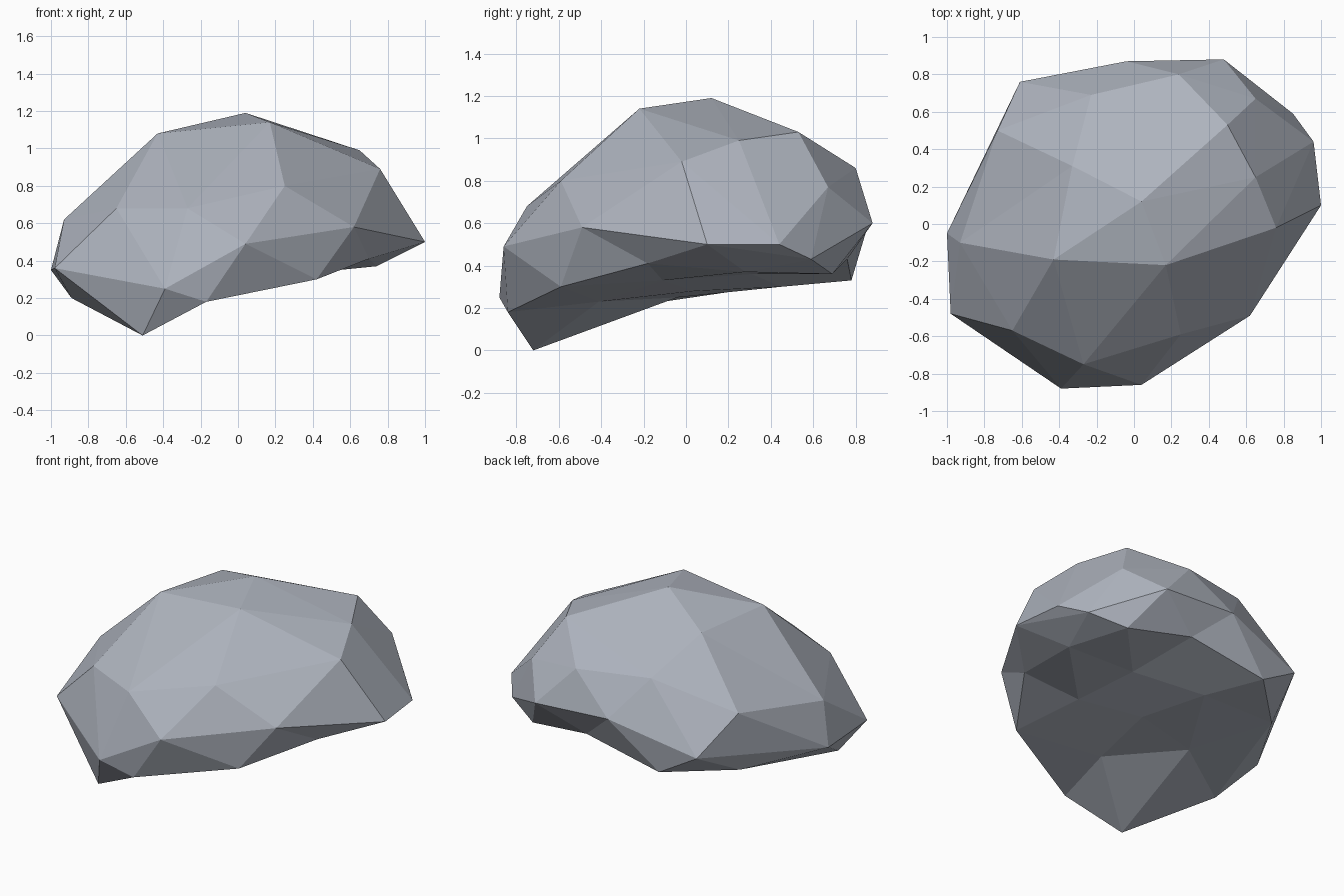
import bpy
import bmesh

default_cube = bpy.data.objects.get("Cube")
if default_cube:
    bpy.data.objects.remove(default_cube, do_unlink=True)

# Stone colour
stone = bpy.data.materials.new("blue_grey_stone")
stone.use_nodes = True
stone_colour = (.42, .45, .51, 1)
stone.diffuse_color = stone_colour
shader = next(n for n in stone.node_tree.nodes if n.type == 'BSDF_PRINCIPLED')
shader.inputs["Base Color"].default_value = stone_colour

mesh = bpy.data.meshes.new("boulder")
boulder = bpy.data.objects.new("boulder", mesh)
bpy.context.collection.objects.link(boulder)
mesh.materials.append(stone)
bm = bmesh.new()


def ring(*points):
    """Corner points of one contour, counter-clockwise from the front right."""
    return [bm.verts.new(point) for point in points]


def triangle(*corners):
    bm.faces.new(corners)


# Contours of the boulder from the peak down to the underside
peak, = ring((.04, .12, 1.19))
crown = ring((-.43, -.19, 1.08), (.17, -.22, 1.14), (.65, .25, .99),
             (.5, .53, 1.03), (-.33, .31, 1.06))
shoulder = ring((-.65, -.57, .68), (-.27, -.75, .68), (.25, -.59, .8),
                (.76, -.02, .89), (.96, .44, .5), (.65, .67, .77),
                (.24, .8, .86), (-.23, .69, .88), (-.73, .5, .71),
                (-.93, -.1, .62))
waist = ring((-.39, -.88, .25), (.04, -.86, .49), (.62, -.49, .58),
             (1, .1, .5), (.85, .59, .43), (.48, .88, .6),
             (-.04, .87, .63), (-.61, .76, .48), (-1, -.05, .35),
             (-.98, -.48, .36))
skirt = ring((-.17, -.84, .18), (.42, -.59, .3), (.7, -.18, .41),
             (.74, .28, .37), (.63, .69, .36), (.19, .76, .43),
             (-.35, .78, .33), (-.7, .44, .31), (-.89, -.31, .2),
             (-.51, -.72, 0))
hollow = ring((-.09, -.41, .23), (.34, -.11, .33), (.27, .31, .36),
              (-.17, .45, .3), (-.46, -.04, .25))
base, = ring((-.03, .04, .28))


def cap(pole, inner, outer):
    """Facets from a pole over a ring of five to a ring of ten."""
    for i, near in enumerate(inner):
        following = inner[(i + 1) % len(inner)]
        corner, middle, before = outer[2 * i], outer[2 * i + 1], outer[2 * i - 1]
        triangle(pole, near, following)
        triangle(near, middle, following)
        triangle(near, corner, middle)
        triangle(near, before, corner)


cap(peak, crown, shoulder)
cap(base, hollow, skirt)

# Zigzag side facets between the shoulder and the skirt
count = len(waist)
for i in range(0, count, 2):
    j, k = i + 1, (i + 2) % count
    # Downward pointing group
    triangle(shoulder[i], waist[i], shoulder[j])
    triangle(shoulder[j], waist[i], waist[j])
    triangle(shoulder[j], waist[j], shoulder[k])
    triangle(waist[i], skirt[i], waist[j])
    # Upward pointing group
    triangle(shoulder[k], waist[j], waist[k])
    triangle(waist[j], skirt[i], skirt[j])
    triangle(waist[j], skirt[j], waist[k])
    triangle(waist[k], skirt[j], skirt[k])

# Flat facets facing outward
bmesh.ops.recalc_face_normals(bm, faces=bm.faces[:])
for face in bm.faces:
    face.smooth = False
bm.to_mesh(mesh)
bm.free()
